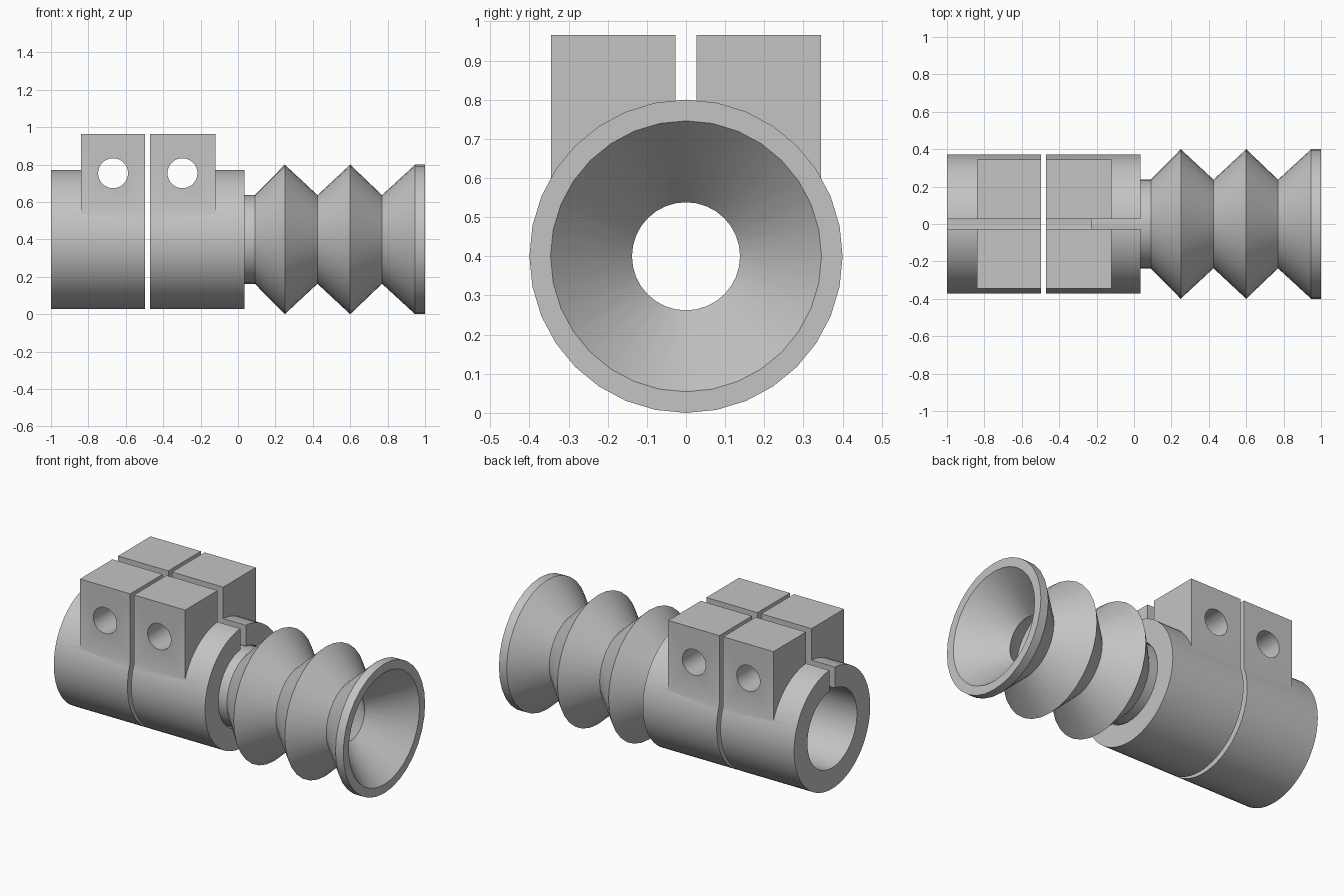
import bpy, bmesh, math
from mathutils import Matrix, Vector

cube = bpy.data.objects.get("Cube")
if cube:
    bpy.data.objects.remove(cube, do_unlink=True)

AXIS_Z = 0.4

grey = bpy.data.materials.new("plain grey")
grey.use_nodes = True
colour = (0.55, 0.55, 0.55, 1)
grey.diffuse_color = colour
grey.node_tree.nodes["Principled BSDF"].inputs["Base Color"].default_value = colour


def to_object(name, bm):
    bmesh.ops.recalc_face_normals(bm, faces=bm.faces)
    mesh = bpy.data.meshes.new(name)
    bm.to_mesh(mesh)
    bm.free()
    obj = bpy.data.objects.new(name, mesh)
    bpy.context.collection.objects.link(obj)
    mesh.materials.append(grey)
    return obj


def box(name, low, high):
    low, high = Vector(low), Vector(high)
    bm = bmesh.new()
    bmesh.ops.create_cube(bm, size=1, matrix=Matrix.Translation((low + high) / 2)
                          @ Matrix.Diagonal((*(high - low), 1)))
    return to_object(name, bm)


def cylinder(name, radius, length, centre, axis, sides):
    bm = bmesh.new()
    turn = Matrix.Rotation(math.pi / 2, 4, "Y" if axis == "X" else "X")
    bmesh.ops.create_cone(bm, cap_ends=True, segments=sides, radius1=radius, radius2=radius,
                          depth=length, matrix=Matrix.Translation(centre) @ turn)
    return to_object(name, bm)


def combine(target, tool, operation):
    mod = target.modifiers.new("cut", "BOOLEAN")
    mod.operation, mod.object, mod.solver = operation, tool, "EXACT"
    graph = bpy.context.evaluated_depsgraph_get()
    mesh = bpy.data.meshes.new_from_object(target.evaluated_get(graph))
    target.modifiers.clear()
    target.data = mesh
    bpy.data.objects.remove(tool, do_unlink=True)


def smooth(obj):
    bpy.ops.object.select_all(action="DESELECT")
    obj.select_set(True)
    bpy.context.view_layer.objects.active = obj
    bpy.ops.object.shade_smooth_by_angle(angle=math.radians(30))


# Clamp: thick sleeve with a raised bolt block
clamp = cylinder("clamp", 0.372, 1.035, (-0.4825, 0, AXIS_Z), "X", 64)
combine(clamp, box("block", (-0.84, -0.345, 0.5), (-0.12, 0.345, 0.965)), "UNION")

# Bore, lengthwise slot and the gap between the two halves
combine(clamp, cylinder("bore", 0.242, 2, (-0.48, 0, AXIS_Z), "X", 64), "DIFFERENCE")
combine(clamp, box("slot", (-1.2, -0.027, AXIS_Z), (0.2, 0.027, 1.2)), "DIFFERENCE")
combine(clamp, box("gap", (-0.496, -0.6, -0.2), (-0.47, 0.6, 1.2)), "DIFFERENCE")

# Bolt holes
for x in (-0.668, -0.297):
    combine(clamp, cylinder("bolt_hole", 0.08, 1, (x, 0, 0.754), "Y", 32), "DIFFERENCE")
smooth(clamp)

# Bellows: tube, two folds and a flared mouth, as (x, radius) outside then inside
profile = [(-0.23, 0.237), (0.09, 0.237), (0.25, 0.4), (0.425, 0.237), (0.6, 0.4),
           (0.77, 0.237), (0.947, 0.4), (1, 0.4),
           (1, 0.346), (0.77, 0.138), (0.6, 0.29), (0.425, 0.138), (0.25, 0.29),
           (0.09, 0.138), (-0.23, 0.138)]
bm = bmesh.new()
ring = [bm.verts.new((x, 0, AXIS_Z - r)) for x, r in profile]
edges = [bm.edges.new((a, b)) for a, b in zip(ring, ring[1:] + ring[:1])]
bmesh.ops.spin(bm, geom=ring + edges, cent=(0, 0, AXIS_Z), axis=(1, 0, 0),
               angle=math.tau, steps=32)
bmesh.ops.remove_doubles(bm, verts=bm.verts, dist=0.0005)
smooth(to_object("bellows", bm))
